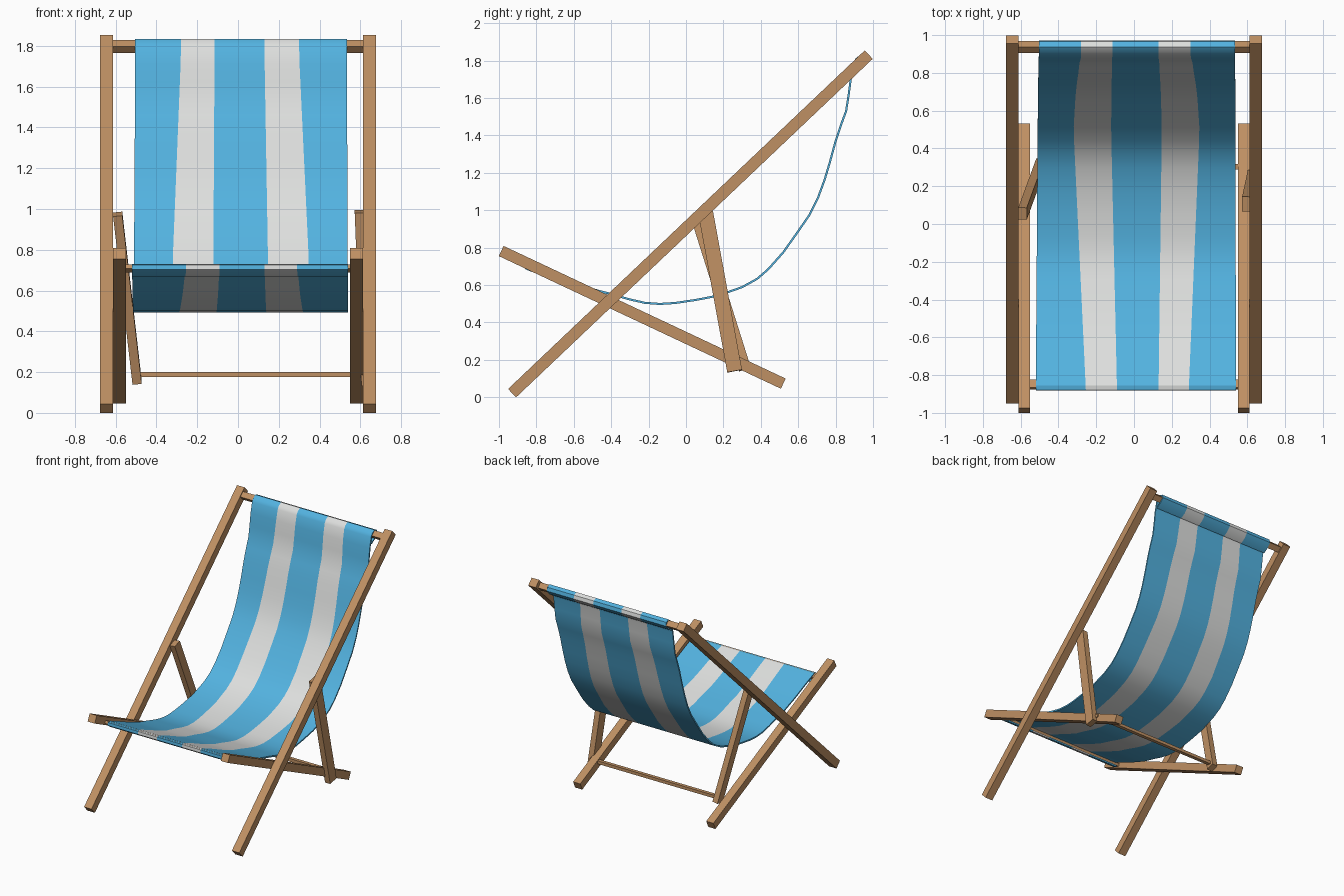
import bpy, bmesh
from mathutils import Vector, Matrix

if "Cube" in bpy.data.objects:
    bpy.data.objects.remove(bpy.data.objects["Cube"])


def material(name, rgb):
    m = bpy.data.materials.new(name)
    m.diffuse_color = (*rgb, 1)
    m.use_nodes = True
    m.node_tree.nodes["Principled BSDF"].inputs["Base Color"].default_value = m.diffuse_color
    return m


wood = material("warm wood", (0.52, 0.28, 0.125))
blue = material("sky blue canvas", (0.087, 0.45, 0.75))
white = material("off white canvas", (0.73, 0.74, 0.73))


def finish(name, bm, mats):
    me = bpy.data.meshes.new(name)
    bm.to_mesh(me)
    bm.free()
    for m in mats:
        me.materials.append(m)
    ob = bpy.data.objects.new(name, me)
    bpy.context.collection.objects.link(ob)
    return ob


def beam(name, a, b, side, width, depth):
    """Square-cut timber from a to b; width is measured along 'side'."""
    a, b = Vector(a), Vector(b)
    d = (b - a).normalized()
    s = Vector(side)
    s = (s - d * s.dot(d)).normalized()
    n = d.cross(s)
    rot = Matrix((s, n, d)).transposed().to_4x4()
    scale = Matrix.Diagonal((width, depth, (b - a).length, 1))
    bm = bmesh.new()
    bmesh.ops.create_cube(bm, size=1, matrix=Matrix.Translation((a + b) / 2) @ rot @ scale)
    return finish(name, bm, [wood])


# Crossed side rails
X = (1, 0, 0)
for label, s in (("left", -1), ("right", 1)):
    beam(label + "_back_rail", (s * .645, -.93, .022), (s * .645, .977, 1.832), X, .065, .062)
    beam(label + "_seat_rail", (s * .581, -.988, .782), (s * .581, .52, .073), X, .062, .06)

# Prop struts, set at slightly different angles
beam("left_prop_strut", (-.59, .055, .975), (-.495, .315, .15), X, .045, .066)
beam("right_prop_strut", (.595, .105, .988), (.628, .26, .14), X, .045, .08)

# Cross bars
beam("top_bar", (-.615, .937, 1.797), (.615, .937, 1.797), (0, .725, .688), .045, .045)
beam("front_bar", (-.56, -.85, .709), (.56, -.85, .709), (0, .905, -.425), .046, .022)
beam("prop_bar", (-.51, .303, .188), (.62, .303, .188), (0, 1, 0), .028, .024)

# Slung canvas: side profile (y, z), with a hem wrapped round each bar
profile = [(-.82, .675), (-.85, .686), (-.877, .705), (-.876, .722), (-.855, .724),
           (-.75, .681), (-.62, .624), (-.5, .578), (-.4, .552), (-.3, .523), (-.22, .505),
           (-.14, .499), (-.06, .504), (.05, .520), (.17, .543), (.3, .589), (.38, .633),
           (.44, .685), (.52, .775), (.6, .888), (.66, .975), (.705, 1.065), (.74, 1.16),
           (.77, 1.26), (.8, 1.37), (.83, 1.46), (.856, 1.53), (.87, 1.62), (.882, 1.71),
           (.9, 1.79), (.912, 1.81), (.937, 1.828), (.962, 1.818), (.967, 1.795),
           (.94, 1.763), (.9, 1.738)]
# Stripe edges at the front, at the sag, and at the top
front = (-.52, -.255, -.09, .13, .29, .54)
middle = (-.51, -.32, -.121, .147, .347, .537)
top = (-.504, -.28, -.115, .13, .30, .535)


def mix(a, b, t):
    t = min(max(t, 0), 1)
    return [p + (q - p) * t for p, q in zip(a, b)]


bm = bmesh.new()
rows = []
for y, z in profile:
    xs = mix(front, middle, (y + .88) / 1.38) if y < .5 else mix(middle, top, (z - .75) / 1.0)
    rows.append([bm.verts.new((x, y, z)) for x in xs])
for r0, r1 in zip(rows, rows[1:]):
    for i in range(5):
        f = bm.faces.new((r0[i], r0[i + 1], r1[i + 1], r1[i]))
        f.material_index = i % 2  # alternate stripes
        f.smooth = True
canvas = finish("striped_canvas", bm, [blue, white])
mod = canvas.modifiers.new("thickness", "SOLIDIFY")
mod.thickness = .011
mod.offset = 0
bpy.context.view_layer.objects.active = canvas
canvas.select_set(True)
bpy.ops.object.modifier_apply(modifier=mod.name)
bpy.ops.object.shade_smooth_by_angle()
